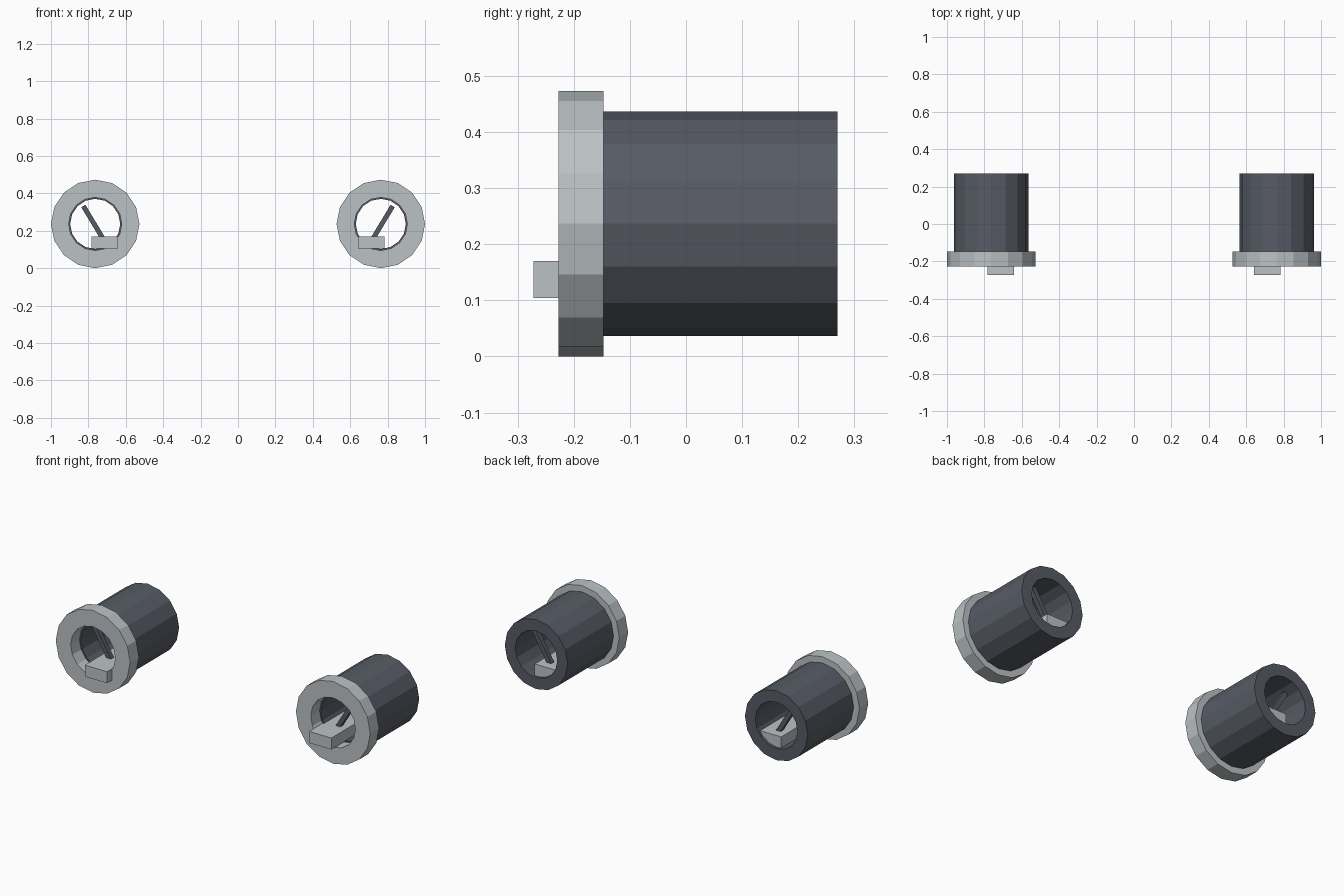
import bpy, math
from mathutils import Vector

if "Cube" in bpy.data.objects:
    bpy.data.objects.remove(bpy.data.objects["Cube"], do_unlink=True)


def material(name, rgb):
    m = bpy.data.materials.new(name)
    m.use_nodes = True
    m.diffuse_color = (*rgb, 1)
    m.node_tree.nodes["Principled BSDF"].inputs["Base Color"].default_value = (*rgb, 1)
    return m


LIGHT = material("light_grey", (0.50, 0.54, 0.56))
DARK = material("dark_grey", (0.095, 0.105, 0.13))
CX, CZ, SIDES = 0.7635, 0.2365, 16


def make(name, verts, faces, mat):
    me = bpy.data.meshes.new(name)
    me.from_pydata(verts, [], faces)
    me.materials.append(mat)
    ob = bpy.data.objects.new(name, me)
    bpy.context.collection.objects.link(ob)
    return ob


def ring(name, cx, outer, inner, y0, y1, mat):
    """Hollow cylinder along y: a rectangular section swept round the axis."""
    section = [(outer, y0), (outer, y1), (inner, y1), (inner, y0)]
    verts, faces = [], []
    for i in range(SIDES):
        a = math.tau * i / SIDES
        verts += [(cx + r * math.cos(a), y, CZ + r * math.sin(a)) for r, y in section]
        j = (i + 1) % SIDES
        for k in range(4):
            n = (k + 1) % 4
            faces.append((4 * i + k, 4 * i + n, 4 * j + n, 4 * j + k))
    return make(name, verts, faces, mat)


def bar(name, profile, y0, y1, mat):
    """Four-sided xz profile, counter-clockwise from the front, extruded in y."""
    verts = [(x, y, z) for y in (y0, y1) for x, z in profile]
    faces = [(0, 1, 2, 3), (7, 6, 5, 4)]
    faces += [(k, k + 4, (k + 1) % 4 + 4, (k + 1) % 4) for k in range(4)]
    return make(name, verts, faces, mat)


for side, s in (("left", 1), ("right", -1)):
    cx = s * CX
    # Tube and front flange
    ring(side + "_tube", cx, 0.2, 0.134, -0.147, 0.27, DARK)
    ring(side + "_flange", cx, 0.2365, 0.142, -0.227, -0.147, LIGHT)

    # Pedal block running through the tube
    x0, x1 = sorted((s * 0.642, s * 0.784))
    bar(side + "_block", [(x0, 0.104), (x1, 0.104), (x1, 0.17), (x0, 0.17)],
        -0.272, 0.255, LIGHT)

    # Slanted struts standing on the block
    low, high = Vector((s * 0.72, 0.155)), Vector((s * 0.827, 0.332))
    d = (high - low).normalized()
    n = Vector((d.y, -d.x)) * 0.013
    for i, y in enumerate((-0.12, 0.19)):
        bar(f"{side}_strut_{i + 1}", [low + n, high + n, high - n, low - n],
            y - 0.013, y + 0.013, DARK)
